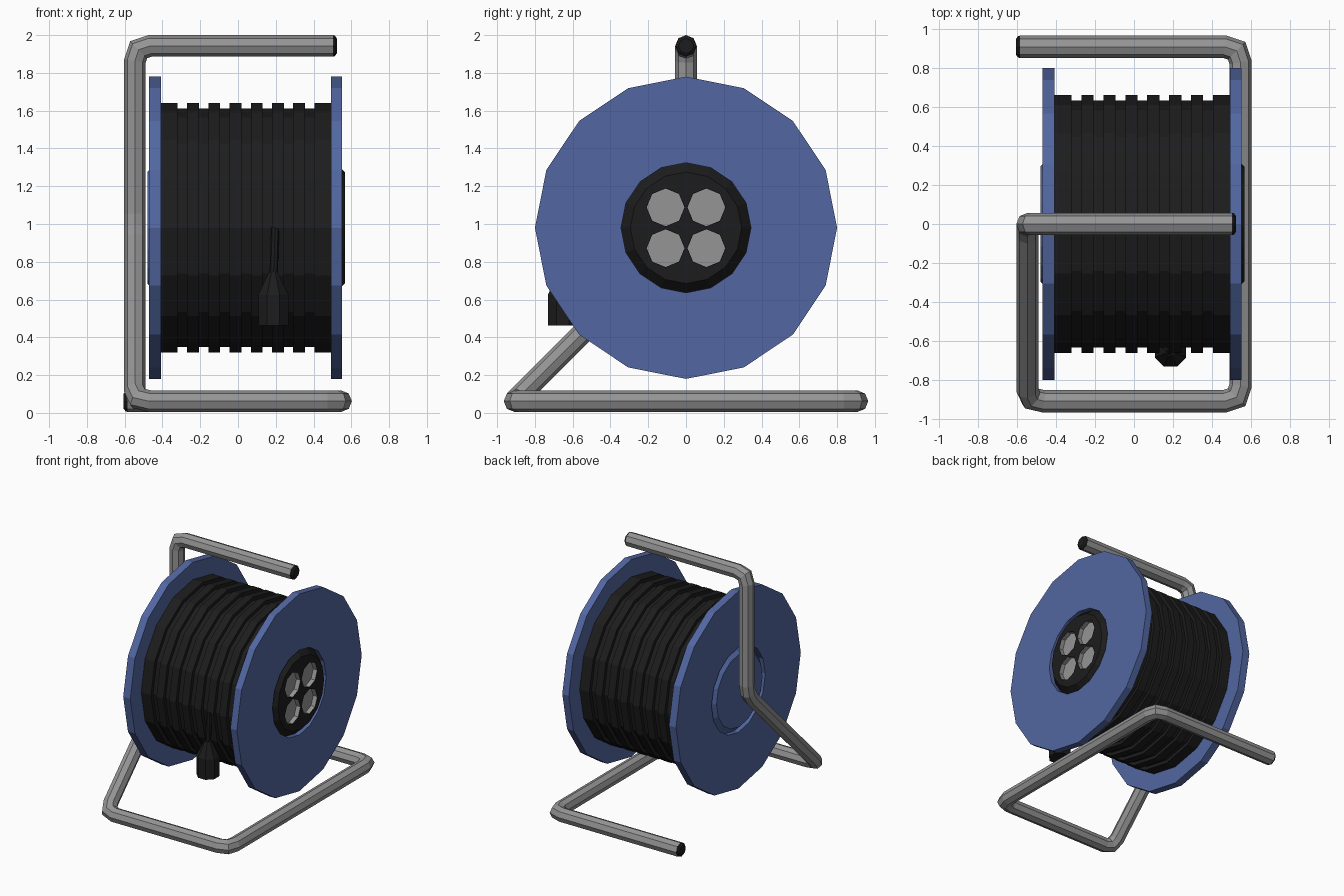
import bpy, bmesh, math
from mathutils import Vector

if "Cube" in bpy.data.objects:
    bpy.data.objects.remove(bpy.data.objects["Cube"])

CZ = 0.98      # height of the reel axis
TUBE = 0.057   # frame tube radius


def material(name, rgb):
    m = bpy.data.materials.new(name)
    m.diffuse_color = (*rgb, 1)
    m.use_nodes = True
    m.node_tree.nodes["Principled BSDF"].inputs["Base Color"].default_value = m.diffuse_color
    return m


BLUE = material("blue_plastic", (0.085, 0.135, 0.36))
BLACK = material("black_rubber", (0.012, 0.012, 0.012))
GREY = material("grey_metal", (0.3, 0.3, 0.3))


def finish(bm, name, mat, recalc=True):
    if recalc:
        bmesh.ops.recalc_face_normals(bm, faces=bm.faces)
    me = bpy.data.meshes.new(name)
    bm.to_mesh(me)
    bm.free()
    me.materials.append(mat)
    ob = bpy.data.objects.new(name, me)
    bpy.context.collection.objects.link(ob)
    return ob


def add_lathe(bm, profile, axis, centre, sides, closed=False, caps=(True, True), phase=0.0):
    """Spin (position, radius) pairs about the X or Z axis."""
    rings = []
    for p, r in profile:
        ring = []
        for i in range(sides):
            a = 2 * math.pi * i / sides + phase
            u, v = r * math.cos(a), r * math.sin(a)
            co = Vector((p, u, v)) if axis == 'X' else Vector((u, v, p))
            ring.append(bm.verts.new(co + Vector(centre)))
        rings.append(ring)
    pairs = list(zip(rings, rings[1:])) + ([(rings[-1], rings[0])] if closed else [])
    for a, b in pairs:
        for i in range(sides):
            j = (i + 1) % sides
            bm.faces.new((a[i], a[j], b[j], b[i]))
    if not closed:
        if caps[0]:
            bm.faces.new(rings[0][::-1])
        if caps[1]:
            bm.faces.new(rings[-1])


def lathe(name, profile, mat, axis='X', centre=(0, 0, CZ), sides=16, **kw):
    bm = bmesh.new()
    add_lathe(bm, profile, axis, centre, sides, **kw)
    return finish(bm, name, mat)


def tube(name, path, radius, mat, sides=8):
    """Sweep a polygon along a path with mitred joints."""
    pts = [Vector(p) for p in path]
    d = (pts[1] - pts[0]).normalized()
    u = d.orthogonal().normalized()
    w = d.cross(u)
    ring = [pts[0] + radius * (u * math.cos(2 * math.pi * i / sides)
                               + w * math.sin(2 * math.pi * i / sides)) for i in range(sides)]
    bm = bmesh.new()
    prev = [bm.verts.new(c) for c in ring]
    bm.faces.new(prev)
    for k in range(1, len(pts)):
        d = (pts[k] - pts[k - 1]).normalized()
        n = d + (pts[k + 1] - pts[k]).normalized() if k + 1 < len(pts) else d
        ring = [c + d * ((pts[k] - c).dot(n) / d.dot(n)) for c in ring]
        cur = [bm.verts.new(c) for c in ring]
        for i in range(sides):
            j = (i + 1) % sides
            bm.faces.new((prev[i], prev[j], cur[j], cur[i]))
        prev = cur
    bm.faces.new(prev)
    return finish(bm, name, mat)


# Bent tube frame: handle, upright, slanted leg and floor loop
corners = [Vector(c) for c in (
    (0.503, 0, 1.943), (-0.546, 0, 1.943), (-0.546, 0, 0.97), (-0.546, -0.908, 0.062),
    (0.546, -0.908, 0.062), (0.546, 0.908, 0.062), (-0.585, 0.908, 0.062))]
path = [corners[0]]
for p, c, n in zip(corners, corners[1:], corners[2:]):
    a = c + (p - c).normalized() * 0.08
    b = c + (n - c).normalized() * 0.08
    path += [a, a * 0.25 + c * 0.5 + b * 0.25, b]
path.append(corners[-1])
tube("tube_frame", path, TUBE, GREY)

# Rubber end caps on both tube ends
for name, end, s in (("handle_end_cap", corners[0], 1), ("floor_end_cap", corners[-1], -1)):
    lathe(name, [(0, TUBE), (s * 0.01, TUBE * 0.95), (s * 0.02, TUBE * 0.7)],
          BLACK, centre=end, sides=8)

# Reel flanges, each with a round recess in the middle
for name, x0, x1 in (("left_flange", -0.47, -0.407), ("right_flange", 0.492, 0.55)):
    lathe(name, [(x0, 0.344), (x1, 0.344), (x1, 0.8), (x0, 0.8)], BLUE, closed=True)

# Wound cable: alternating ridges and grooves
profile = [(-0.407, 0.66)]
for k in range(1, 8):
    x = -0.407 + 0.1124 * k
    profile += [(x - 0.025, 0.66), (x - 0.025, 0.632), (x + 0.025, 0.632), (x + 0.025, 0.66)]
profile.append((0.492, 0.66))
lathe("wound_cable", profile, BLACK)

# Hub covers
lathe("left_hub_cover", [(-0.41, 0.344), (-0.43, 0.344), (-0.48, 0.295)], BLUE)
panel = lathe("socket_panel", [(0.493, 0.344), (0.51, 0.344), (0.566, 0.295)], BLACK)

# Four recessed sockets cut into the panel
cut, cups = bmesh.new(), bmesh.new()
for sy in (-1, 1):
    for sz in (-1, 1):
        c = (0, 0.108 * sy, CZ + 0.108 * sz)
        add_lathe(cut, [(0.528, 0.101), (0.6, 0.101)], 'X', c, 8)
        add_lathe(cups, [(0.566, 0.1), (0.53, 0.1)], 'X', c, 8, caps=(False, True))
cutter = finish(cut, "socket_cutter", BLACK)
cutter.hide_render = True
cutter.hide_viewport = True
finish(cups, "sockets", GREY, recalc=False)
mod = panel.modifiers.new("socket_holes", 'BOOLEAN')
mod.operation = 'DIFFERENCE'
mod.solver = 'EXACT'
mod.object = cutter

# Hanging plug and its cord
lathe("plug", [(0.463, 0.086), (0.625, 0.086), (0.744, 0.026)], BLACK, axis='Z',
      centre=(0.187, -0.652, 0), sides=8, phase=math.pi / 8)
tube("plug_cord", [(0.187, -0.652, 0.70), (0.197, -0.65, 0.98)], 0.022, BLACK)
